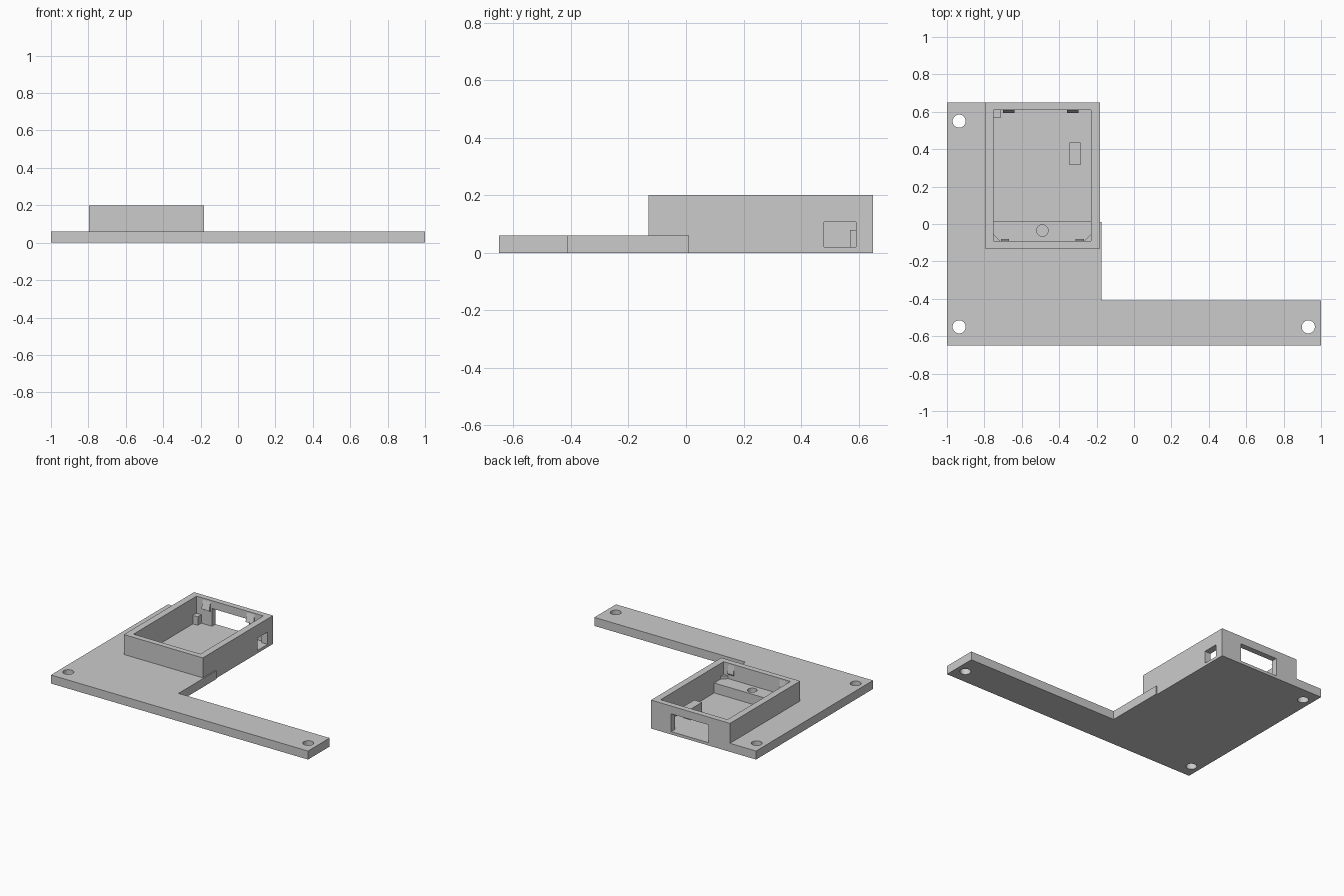
import bpy, bmesh, math

cube = bpy.data.objects.get("Cube")
if cube:
    bpy.data.objects.remove(cube, do_unlink=True)

grey = bpy.data.materials.new("light grey plastic")
grey.use_nodes = True
GREY = (0.6, 0.6, 0.6, 1)
grey.diffuse_color = GREY
grey.node_tree.nodes["Principled BSDF"].inputs["Base Color"].default_value = GREY


def prism(name, points, offset):
    """Solid made by sweeping a flat outline along an offset."""
    bm = bmesh.new()
    face = bm.faces.new([bm.verts.new(p) for p in points])
    swept = bmesh.ops.extrude_face_region(bm, geom=[face])["geom"]
    bmesh.ops.translate(bm, vec=offset,
                        verts=[v for v in swept if isinstance(v, bmesh.types.BMVert)])
    bmesh.ops.recalc_face_normals(bm, faces=bm.faces)
    mesh = bpy.data.meshes.new(name)
    bm.to_mesh(mesh)
    bm.free()
    mesh.materials.append(grey)
    obj = bpy.data.objects.new(name, mesh)
    bpy.context.collection.objects.link(obj)
    return obj


def slab(name, outline, z0, z1):
    return prism(name, [(x, y, z0) for x, y in outline], (0, 0, z1 - z0))


def box(name, x0, x1, y0, y1, z0, z1):
    return slab(name, [(x0, y0), (x1, y0), (x1, y1), (x0, y1)], z0, z1)


def cylinder(name, x, y, r, z0, z1, sides=32):
    ring = [(x + r * math.cos(math.tau * i / sides), y + r * math.sin(math.tau * i / sides))
            for i in range(sides)]
    return slab(name, ring, z0, z1)


def combine(target, tool, operation):
    """Apply a boolean and discard the helper."""
    tool.hide_render = True
    mod = target.modifiers.new("cut", "BOOLEAN")
    mod.operation, mod.solver, mod.object = operation, "EXACT", tool
    bpy.context.view_layer.update()
    graph = bpy.context.evaluated_depsgraph_get()
    mesh = bpy.data.meshes.new_from_object(target.evaluated_get(graph))
    target.modifiers.clear()
    target.data = mesh
    bpy.data.objects.remove(tool, do_unlink=True)


FLOOR, RIM = 0.02, 0.2
LEFT, RIGHT, FRONT, BACK = -0.75, -0.23, -0.09, 0.61   # inside of the tray

# L-shaped base plate joined to the tray block
body = slab("base_plate_and_tray", [
    (-1, -0.65), (1, -0.65), (1, -0.41), (-0.175, -0.41), (-0.175, 0.01),
    (-0.183, 0.01), (-0.183, 0.65), (-1, 0.65)], 0, 0.06)
combine(body, box("tray_block", -0.797, -0.183, -0.13, 0.65, 0, RIM), "UNION")

# Cavity, back opening, side opening
combine(body, box("cavity", LEFT, RIGHT, FRONT, BACK, FLOOR, 0.3), "DIFFERENCE")
combine(body, box("back_opening", -0.63, -0.34, 0.58, 0.7, FLOOR, 0.145), "DIFFERENCE")
combine(body, box("side_opening", -0.26, -0.1, 0.48, 0.59, FLOOR, 0.107), "DIFFERENCE")

# Screw holes
for x, y in [(-0.935, 0.55), (-0.935, -0.55), (0.932, -0.55)]:
    combine(body, cylinder("screw_hole", x, y, 0.035, -0.1, 0.1), "DIFFERENCE")

# Front shelf with a blind hole
shelf = box("front_shelf", LEFT, RIGHT, FRONT, 0.015, FLOOR, 0.09)
combine(shelf, cylinder("shelf_hole", -0.49, -0.035, 0.031, 0.03, 0.2), "DIFFERENCE")

# Corner post and support block
box("corner_post", LEFT, -0.712, 0.57, BACK, FLOOR, 0.08)
box("support_block", -0.345, -0.285, 0.315, 0.435, FLOOR, 0.1)

# Small gussets on the shelf corners
for name, x, side in [("right_gusset", LEFT, 1), ("left_gusset", RIGHT, -1)]:
    slab(name, [(x, FRONT), (x + side * 0.035, FRONT), (x, FRONT + 0.035)], 0.09, 0.11)


# Wedge-shaped retaining clips on the front and back walls
def clip(name, x, width, wall, depth):
    prism(name, [(x, wall, 0.19), (x, wall, 0.12), (x, wall + depth, 0.13)], (width, 0, 0))


clip("back_clip_right", -0.70, 0.06, BACK, -0.017)
clip("back_clip_left", -0.357, 0.06, BACK, -0.017)
clip("front_clip_right", -0.712, 0.045, FRONT, 0.01)
clip("front_clip_left", -0.312, 0.045, FRONT, 0.01)
